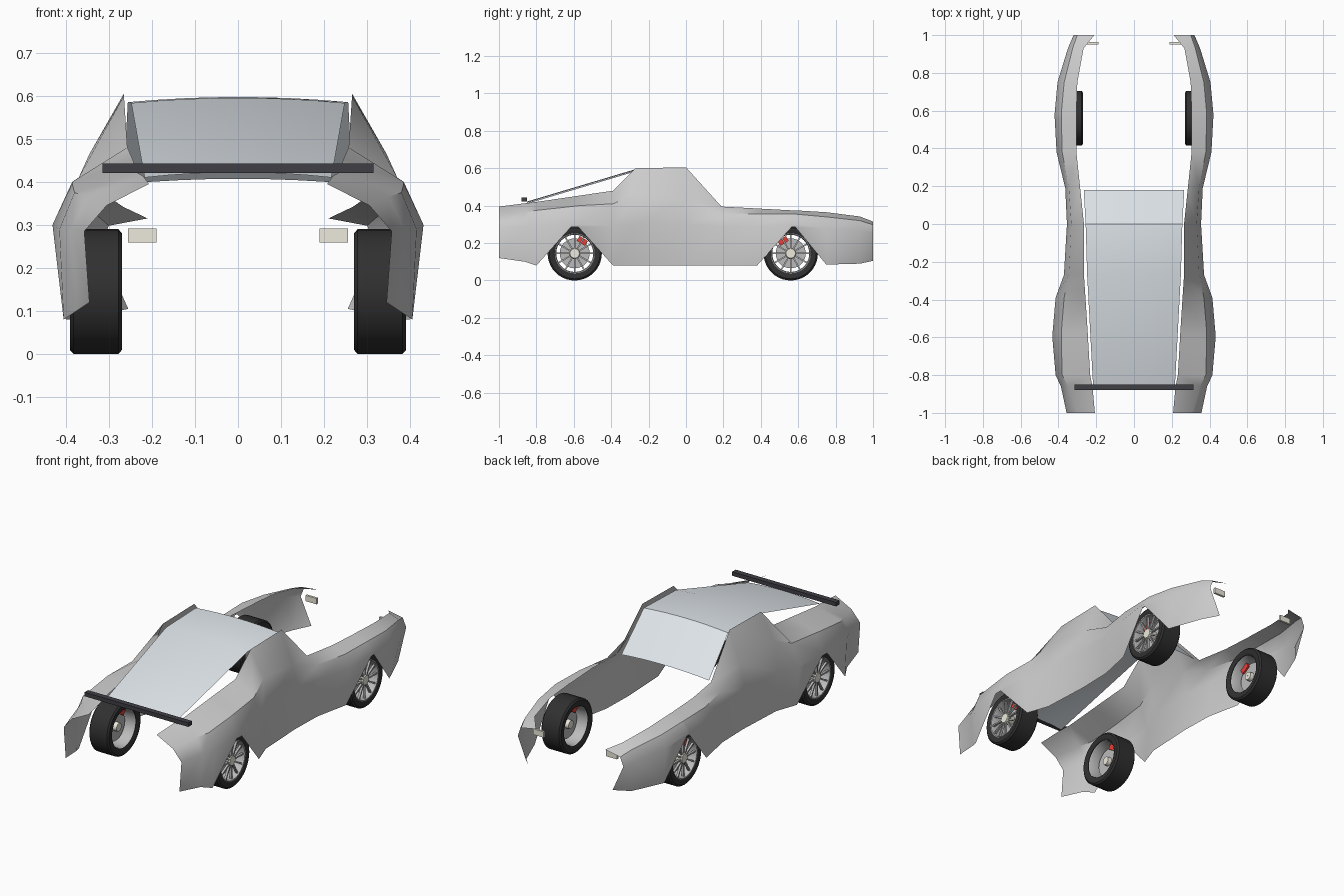
import bpy, bmesh
from math import pi, cos, sin
from mathutils import Matrix, Vector

if "Cube" in bpy.data.objects:
    bpy.data.objects.remove(bpy.data.objects["Cube"])


def material(name, color):
    m = bpy.data.materials.new(name)
    m.diffuse_color = color
    m.use_nodes = True
    m.node_tree.nodes["Principled BSDF"].inputs["Base Color"].default_value = m.diffuse_color
    return m


RUBBER = material("rubber", (0.03, 0.03, 0.03, 1))
RED = material("red_paint", (0.8, 0.05, 0.04, 1))
METAL = material("metal", (0.5, 0.5, 0.5, 1))
LAMP = material("lamp", (0.85, 0.82, 0.72, 1))
GLASS = material("glass", (0.75, 0.8, 0.84, 0.6))
TRIM = material("dark_trim", (0.05, 0.05, 0.06, 1))


def finish(name, bm, mat=None, smooth=None, normals=True):
    if normals:
        bmesh.ops.recalc_face_normals(bm, faces=bm.faces[:])
    me = bpy.data.meshes.new(name)
    bm.to_mesh(me)
    bm.free()
    ob = bpy.data.objects.new(name, me)
    bpy.context.collection.objects.link(ob)
    if mat:
        me.materials.append(mat)
    if smooth:
        bpy.context.view_layer.objects.active = ob
        ob.select_set(True)
        bpy.ops.object.shade_smooth_by_angle(angle=smooth)
        ob.select_set(False)
    return ob


def bridge(bm, rows, closed=False):
    for a, b in zip(rows, rows[1:]):
        for i in range(len(a) if closed else len(a) - 1):
            j = (i + 1) % len(a)
            bm.faces.new((a[i], a[j], b[j], b[i]))


def add_box(bm, loc, size, turn=0):
    m = (Matrix.Rotation(turn, 4, 'X') @ Matrix.Translation(loc)
         @ Matrix.Diagonal((*size, 1)))
    bmesh.ops.create_cube(bm, size=1, matrix=m)


def box(name, loc, size, mat):
    bm = bmesh.new()
    add_box(bm, loc, size)
    return finish(name, bm, mat)


def lathe(name, profile, mat, n=40, closed=False):
    # revolve (x, radius) points around the x axle
    bm = bmesh.new()
    rings = [[bm.verts.new((x, r * cos(2 * pi * i / n), r * sin(2 * pi * i / n)))
              for i in range(n)] for x, r in profile]
    bridge(bm, rings + (rings[:1] if closed else []), True)
    return finish(name, bm, mat, 0.6)


# body sides: y, then x,z of sill, waist, shoulder and inner edge
sections = [
    (-1.00, .345, .12, .357, .285, .305, .345, .207, .395),
    (-0.86, .375, .10, .387, .29, .35, .365, .22, .413),
    (-0.80, .405, .08, .415, .29, .38, .375, .232, .42),
    (-0.615, .425, .285, .431, .30, .385, .395, .243, .447),
    (-0.575, .425, .285, .431, .30, .385, .40, .245, .453),
    (-0.39, .40, .08, .415, .29, .37, .41, .257, .48),
    (-0.27, .358, .08, .371, .30, .345, .465, .265, .60),
    (0.00, .345, .08, .355, .30, .332, .43, .265, .605),
    (0.19, .35, .08, .364, .29, .345, .36, .285, .395),
    (0.38, .39, .08, .41, .285, .38, .355, .305, .385),
    (0.565, .415, .285, .42, .30, .385, .355, .305, .375),
    (0.585, .415, .285, .42, .30, .385, .355, .305, .375),
    (0.75, .393, .085, .405, .28, .37, .34, .30, .365),
    (0.93, .32, .09, .35, .265, .325, .32, .267, .342),
    (1.00, .255, .105, .32, .25, .30, .298, .21, .315)]
bm = bmesh.new()
rows = [[bm.verts.new((s[i], s[0], s[i + 1])) for i in (1, 3, 5, 7)]
        for s in sections]
bridge(bm, rows)
bmesh.ops.reverse_faces(bm, faces=bm.faces[:])
body = finish("body_sides", bm, smooth=0.7, normals=False)
body.modifiers.new("Mirror", 'MIRROR').use_mirror_merge = False

# crowned glass canopy: y, half width, edge height
bm = bmesh.new()
rows = []
for y, w, z in [(-.85, .217, .41), (-.27, .248, .583), (0, .256, .585), (.18, .266, .395)]:
    rows.append([bm.verts.new((w * t / 4, y, z + .012 * (1 - (t / 4) ** 2)))
                 for t in range(-4, 5)])
bridge(bm, rows)
finish("glass_canopy", bm, GLASS, 0.5)

# rear spoiler and lamps
box("spoiler", (0, -.865, .432), (.63, .03, .022), TRIM)
for s in (-1, 1):
    box("headlight", (s * .222, .957, .275), (.066, .012, .032), LAMP)

# wheel parts around a local axle, +x outward
tyre = lathe("tyre", [(-.055, .104), (-.06, .112), (-.06, .136), (-.052, .145),
                      (.052, .145), (.06, .136), (.06, .112), (.055, .104)],
             RUBBER, closed=True)
rim = lathe("rim", [(-.056, .107), (-.045, .10), (.045, .099), (.056, .103),
                    (.057, .108)], METAL)
disc = lathe("brake_disc", [(-.004, .0005), (-.004, .08), (.006, .08), (.006, .0005)], METAL)
hub = lathe("hub", [(-.025, .0005), (-.025, .022), (.045, .03), (.054, .025), (.054, .0005)], LAMP)
bm = bmesh.new()
for k in range(12):
    add_box(bm, (.044, 0, .063), (.012, .008, .078), k * pi / 6)
spokes = finish("spokes", bm, METAL)
bm = bmesh.new()
add_box(bm, (.002, 0, .078), (.032, .052, .03))
caliper = finish("brake_caliper", bm, RED)

parts = [tyre, rim, disc, hub, spokes, caliper]
first = True
for end, y, tilt in (("rear", -.595, -.55), ("front", .56, .55)):
    for side, s in (("right", 1), ("left", -1)):
        for p in parts:
            o = p if first else p.copy()
            if not first:
                bpy.context.collection.objects.link(o)
            o.name = f"{end}_{side}_{p.data.name}"
            o.location = (s * .33, y, .145)
            o.scale = (s, 1, 1)
            o.rotation_euler = (tilt if p is caliper else 0, 0, 0)
        first = False
